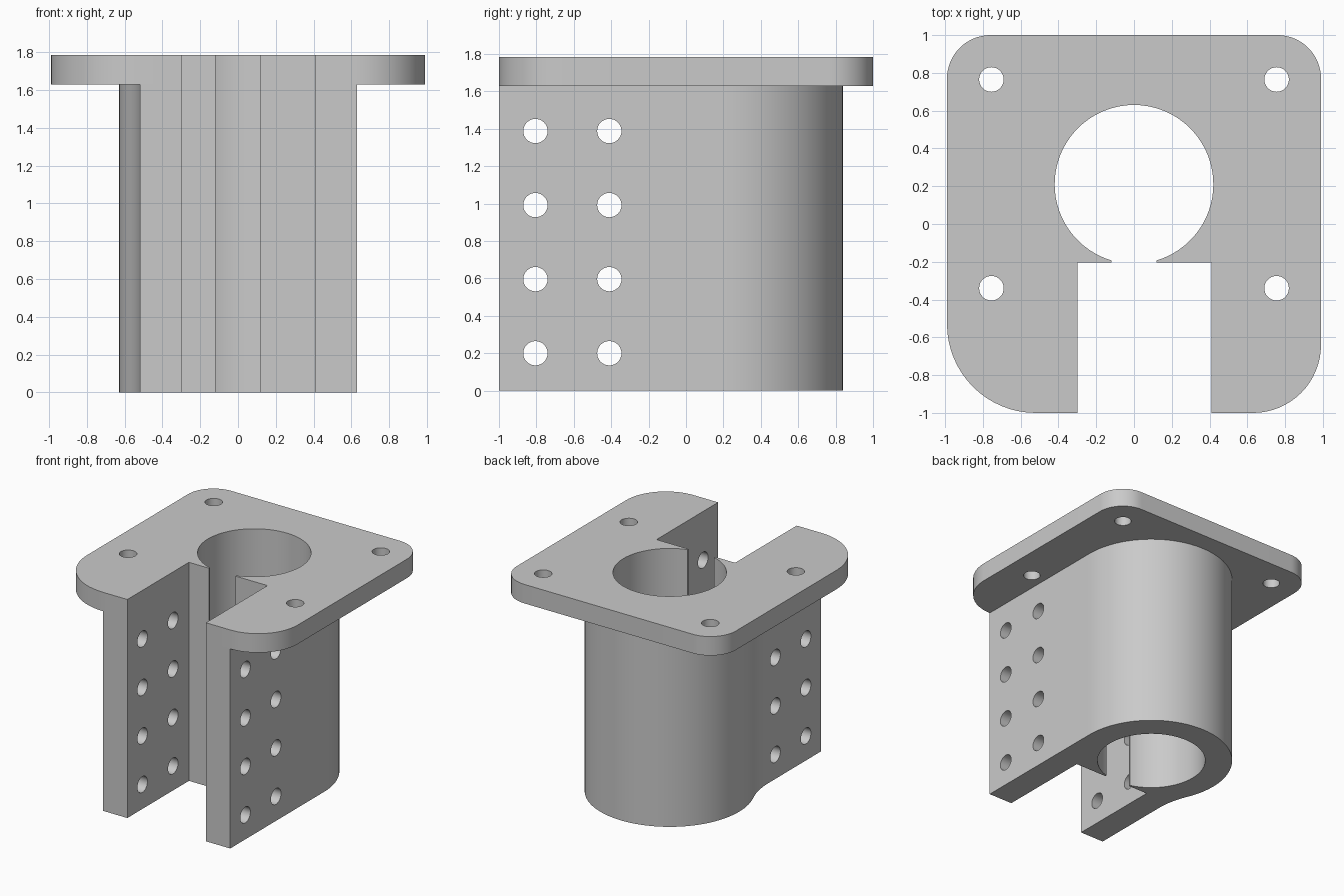
import bpy, bmesh
from math import pi, sin, cos, asin, atan2, sqrt, radians
from mathutils import Matrix

cube = bpy.data.objects.get("Cube")
if cube:
    bpy.data.objects.remove(cube, do_unlink=True)

grey = bpy.data.materials.new("light grey")
grey.use_nodes = True
colour = (0.59, 0.59, 0.59, 1)
grey.diffuse_color = colour
grey.node_tree.nodes["Principled BSDF"].inputs["Base Color"].default_value = colour

BOTTOM, SEAT, TOP = 0, 1.63, 1.785
BORE_Y, BORE_R, OUTER_R = 0.21, 0.42, 0.63
SLOT_L, SLOT_R, SLOT_Y, NECK = -0.30, 0.41, -0.205, 0.12
WALL_L = -0.52
HOLE_R = 0.065


def arc(cx, cy, r, start, end, n):
    return [(cx + r * cos(start + (end - start) * i / n),
             cy + r * sin(start + (end - start) * i / n)) for i in range(n + 1)]


def add_object(name, bm):
    bmesh.ops.recalc_face_normals(bm, faces=bm.faces)
    mesh = bpy.data.meshes.new(name)
    bm.to_mesh(mesh)
    bm.free()
    mesh.materials.append(grey)
    obj = bpy.data.objects.new(name, mesh)
    bpy.context.collection.objects.link(obj)
    return obj


def extrude_profile(name, points, z0, z1):
    bm = bmesh.new()
    face = bm.faces.new([bm.verts.new((x, y, z0)) for x, y in points])
    top = bmesh.ops.extrude_face_region(bm, geom=[face], use_keep_orig=True)["geom"]
    verts = [v for v in top if isinstance(v, bmesh.types.BMVert)]
    bmesh.ops.translate(bm, verts=verts, vec=(0, 0, z1 - z0))
    return add_object(name, bm)


def drill(obj, matrices, depth):
    # One hidden cutter holds all the holes of a part
    bm = bmesh.new()
    for m in matrices:
        bmesh.ops.create_cone(bm, cap_ends=True, segments=32, radius1=HOLE_R,
                              radius2=HOLE_R, depth=depth, matrix=m)
    cutter = add_object(obj.name + "_hole_cutter", bm)
    cutter.hide_render = True
    mod = obj.modifiers.new("holes", "BOOLEAN")
    mod.operation = "DIFFERENCE"
    mod.solver = "EXACT"
    mod.object = cutter
    bpy.context.view_layer.update()
    graph = bpy.context.evaluated_depsgraph_get()
    result = bpy.data.meshes.new_from_object(obj.evaluated_get(graph))
    obj.modifiers.clear()
    obj.data = result
    bpy.data.objects.remove(cutter, do_unlink=True)
    bpy.ops.object.select_all(action="DESELECT")
    obj.select_set(True)
    bpy.context.view_layer.objects.active = obj
    bpy.ops.object.shade_smooth_by_angle(angle=radians(30))


# Open front slot, narrow neck and round bore, shared by both parts
gap = asin(NECK / BORE_R)
opening = [(SLOT_L, -1), (SLOT_L, SLOT_Y), (-NECK, SLOT_Y)]
opening += arc(0, BORE_Y, BORE_R, -pi / 2 - gap, -pi / 2 + gap - 2 * pi, 72)
opening += [(NECK, SLOT_Y), (SLOT_R, SLOT_Y), (SLOT_R, -1)]

# Clamp body: one wall flush with the barrel, the other blended in by a fillet
fillet = 0.7
fx = WALL_L - fillet
drop = sqrt((OUTER_R + fillet) ** 2 - fx ** 2)
lean = atan2(drop, -fx)
body_outline = [(OUTER_R, -1)]
body_outline += arc(0, BORE_Y, OUTER_R, 0, pi + lean, 56)
body_outline += arc(fx, BORE_Y - drop, fillet, lean, 0, 10)[1:]
body_outline += [(WALL_L, -1)]
body = extrude_profile("clamp_body", body_outline + opening, BOTTOM, SEAT)
drill(body, [Matrix.Translation((0, y, 0.2 + 0.396 * row)) @ Matrix.Rotation(pi / 2, 4, "Y")
             for y in (-0.805, -0.41) for row in range(4)], 3)

# Mounting flange with rounded corners
half, back_r = 0.99, 0.23
left_r, right_r = half + WALL_L, half - OUTER_R
flange_outline = arc(half - right_r, right_r - 1, right_r, -pi / 2, 0, 16)
flange_outline += arc(half - back_r, 1 - back_r, back_r, 0, pi / 2, 16)
flange_outline += arc(back_r - half, 1 - back_r, back_r, pi / 2, pi, 16)
flange_outline += arc(left_r - half, left_r - 1, left_r, pi, 1.5 * pi, 16)
flange = extrude_profile("mounting_flange", flange_outline + opening, SEAT, TOP)
drill(flange, [Matrix.Translation((x, y, SEAT))
               for x in (-0.755, 0.755) for y in (-0.34, 0.765)], 1)
